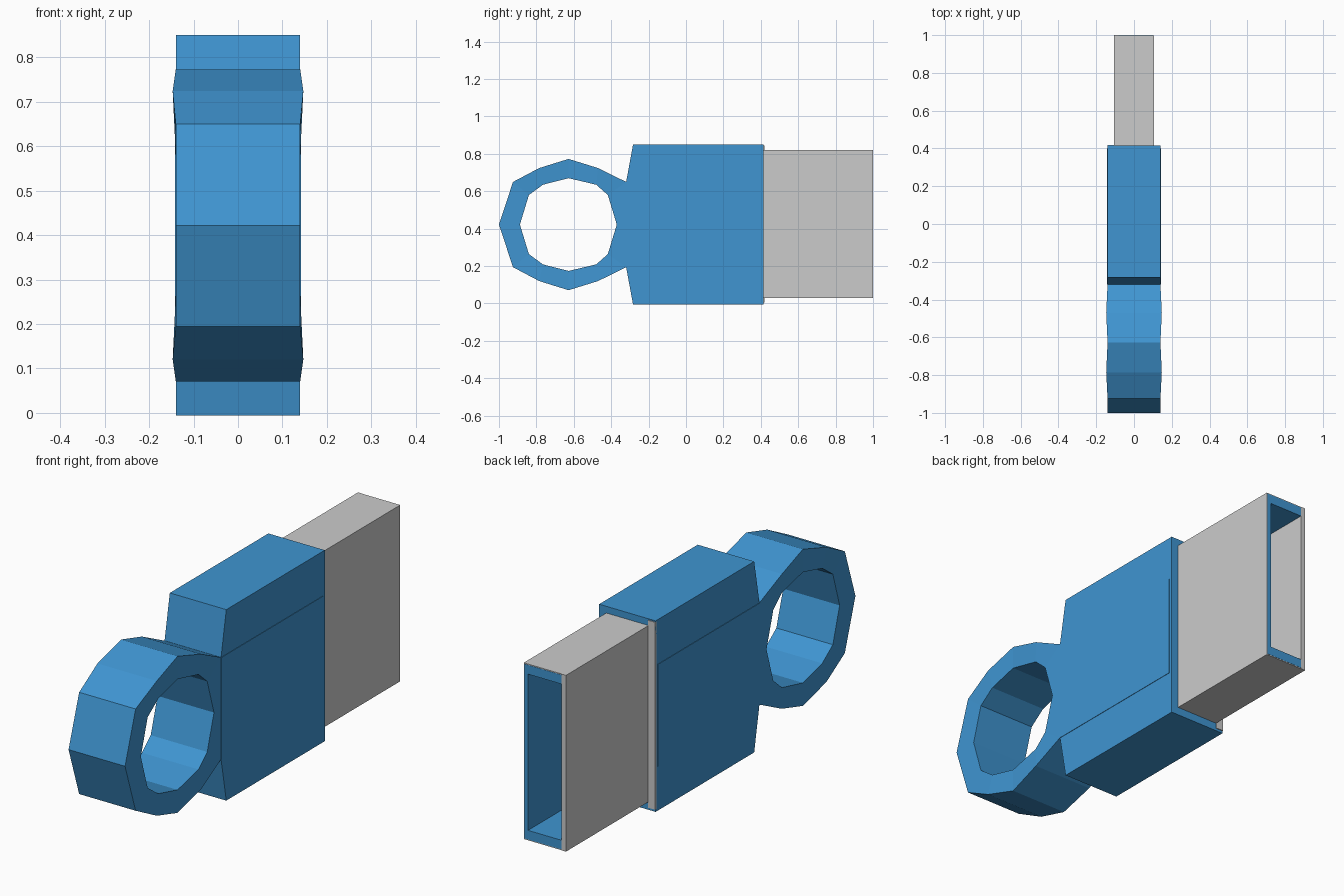
import bpy, bmesh

if "Cube" in bpy.data.objects:
    bpy.data.objects.remove(bpy.data.objects["Cube"])


def material(name, rgb):
    m = bpy.data.materials.new(name)
    m.diffuse_color = (*rgb, 1)
    m.use_nodes = True
    m.node_tree.nodes["Principled BSDF"].inputs["Base Color"].default_value = m.diffuse_color
    return m


BLUE = material("blue plastic", (0.05, 0.30, 0.64))
GREY = material("light grey metal", (0.60, 0.60, 0.60))
MID = 0.422      # height of the symmetry plane
W = 0.14         # half width of the case


def finish(name, bm, mat):
    bmesh.ops.recalc_face_normals(bm, faces=bm.faces)
    me = bpy.data.meshes.new(name)
    bm.to_mesh(me)
    bm.free()
    me.materials.append(mat)
    ob = bpy.data.objects.new(name, me)
    bpy.context.collection.objects.link(ob)
    return ob


def prism(name, profile, x0, x1, mat):
    """Extrude a (y, z) profile along x."""
    bm = bmesh.new()
    a = [bm.verts.new((x0, y, z)) for y, z in profile]
    b = [bm.verts.new((x1, y, z)) for y, z in profile]
    bm.faces.new(a)
    bm.faces.new(b)
    n = len(profile)
    for i in range(n):
        j = (i + 1) % n
        bm.faces.new((a[i], a[j], b[j], b[i]))
    return finish(name, bm, mat)


def box(name, x, y, z, mat):
    prof = [(y[0], z[0]), (y[1], z[0]), (y[1], z[1]), (y[0], z[1])]
    return prism(name, prof, x[0], x[1], mat)


def mirrored(half):
    """Close a loop whose first and last points lie on the symmetry plane."""
    return half + [(y, 2 * MID - z) for y, z in half[-2:0:-1]]


# Case body with sloped front shoulders
prism("case_body", mirrored([(-0.32, MID), (-0.32, 0.65), (-0.283, 0.85),
                             (0.415, 0.85), (0.415, MID)]), -W, W, BLUE)

# Slightly raised middle band on both sides
for side in (-1, 1):
    box("side_panel", sorted((side * W * 0.9, side * (W + 0.002))),
        (-0.32, 0.40), (0.192, 0.65), BLUE)

# Key ring loop: matching outer and inner loops, bulging a little at the sides
outer = mirrored([(-1.0, MID), (-0.925, 0.65), (-0.785, 0.724), (-0.628, 0.773),
                  (-0.47, 0.724), (-0.32, 0.65), (-0.32, MID)])
inner = mirrored([(-0.888, MID), (-0.84, 0.58), (-0.765, 0.635), (-0.628, 0.67),
                  (-0.48, 0.635), (-0.418, 0.58), (-0.37, MID)])
bm = bmesh.new()
rings = []
for side in (-1, 1):
    for loop in (outer, inner):
        ring = []
        for k, (y, z) in enumerate(loop):
            bulge = 0.007 if loop is outer and k in (2, 4, 8, 10) else 0
            ring.append(bm.verts.new((side * (W + bulge), y, z)))
        rings.append(ring)
lo, li, ro, ri = rings
for i in range(len(outer)):
    j = (i + 1) % len(outer)
    pairs = [(lo, li), (ro, ri), (li, ri)]
    if i not in (5, 6):              # no wall where the loop joins the case
        pairs.append((lo, ro))
    for p, q in pairs:
        bm.faces.new((p[i], p[j], q[j], q[i]))
finish("key_loop", bm, BLUE)

# Metal plug: thin outer sheets and a thicker side wall
P, B, T = 0.105, 0.03, 0.82
Y = (0.41, 1.0)
box("plug_thick_wall", (-P, -0.083), Y, (B, T), GREY)
box("plug_thin_wall", (P - 0.004, P), (0.41, 0.999), (B, T), GREY)
for z in ((B, B + 0.004), (T - 0.004, T)):
    box("plug_edge_wall", (-0.083, P), (0.41, 0.999), z, GREY)
# Grey flange strip where the plug meets the case
box("plug_flange", (-W, -P), (0.41, 0.419), (0.005, 0.845), GREY)

# Blue plastic lining inside the open plug
box("lining_side", (0.083, P - 0.004), Y, (B + 0.004, T - 0.004), BLUE)
for z in ((B + 0.004, B + 0.045), (T - 0.045, T - 0.004)):
    box("lining_edge", (-0.083, 0.083), Y, z, BLUE)
